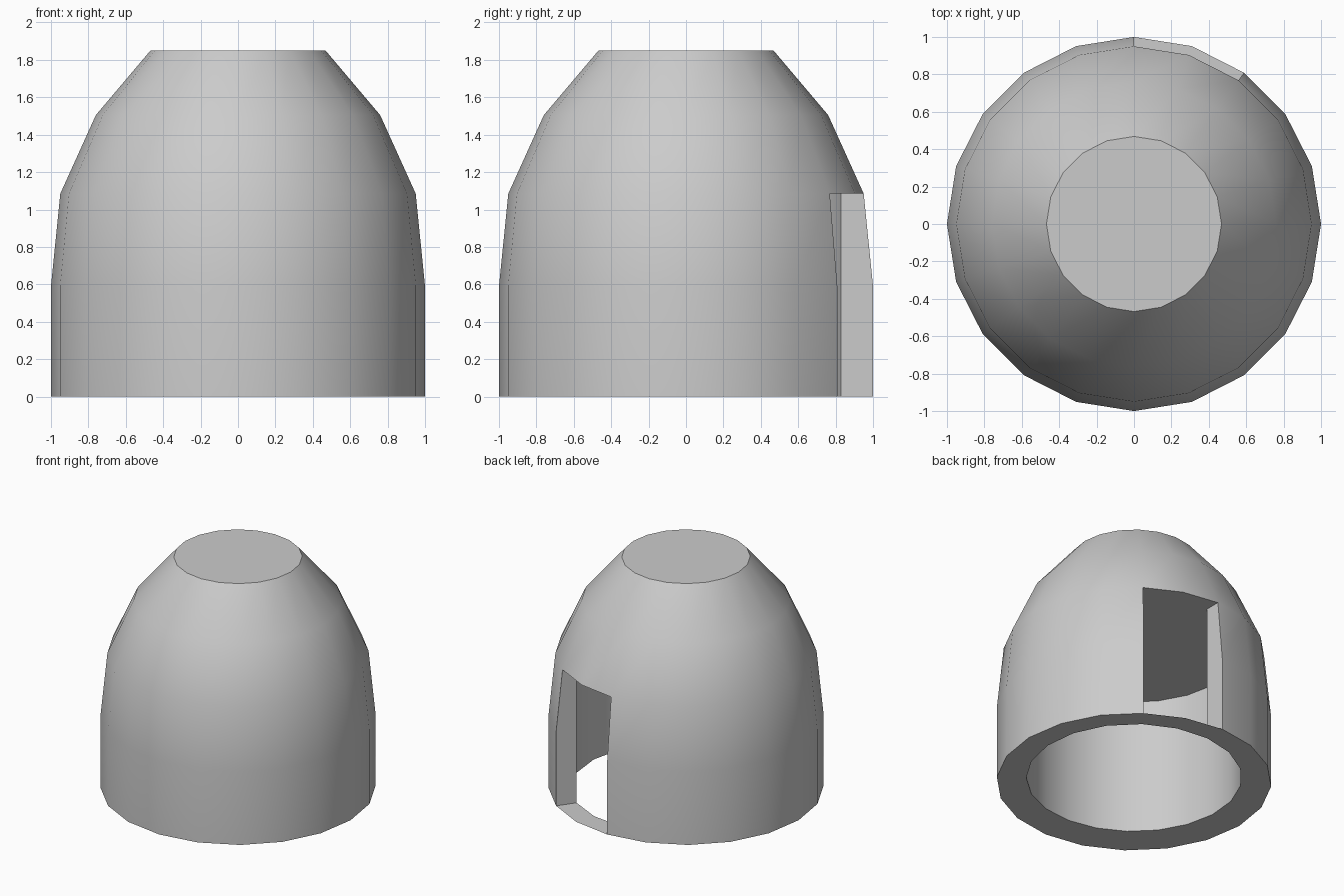
import bpy, bmesh
from math import sin, cos, radians

if "Cube" in bpy.data.objects:
    bpy.data.objects.remove(bpy.data.objects["Cube"])

N = 20                        # sides
DOOR = (3, 5)                 # door spans side edges at 54 and 90 degrees
PROFILE = [(1.0, 0.0), (1.0, 0.59), (0.95, 1.085), (0.76, 1.505), (0.468, 1.85)]
CEILING = 1.085

bm = bmesh.new()


def ring(radius, z):
    return [bm.verts.new((radius(a) * cos(radians(a)), radius(a) * sin(radians(a)), z))
            for a in (360 / N * k for k in range(N))]


def inner_radius(a):
    # hollow sits slightly off centre, toward the door
    return 0.782 + 0.06 * cos(radians(a - 50))


outer = [ring(lambda a, r=r: r, z) for r, z in PROFILE]
low, high = ring(inner_radius, 0.0), ring(inner_radius, CEILING)

for k in range(N):
    n = (k + 1) % N
    in_door = DOOR[0] <= k < DOOR[1]
    # outer shell
    for i, (a, b) in enumerate(zip(outer, outer[1:])):
        if not (in_door and i < 2):
            bm.faces.new((a[k], a[n], b[n], b[k])).smooth = True
    # underside rim, running on below the door
    bm.faces.new((outer[0][k], low[k], low[n], outer[0][n]))
    # hollow wall, or lintel above the door
    if in_door:
        bm.faces.new((outer[2][k], high[k], high[n], outer[2][n]))
    else:
        bm.faces.new((low[n], low[k], high[k], high[n])).smooth = True

# flat top and flat ceiling
bm.faces.new(outer[-1])
bm.faces.new(high[::-1])

# door jambs
for k, step in zip(DOOR, (1, -1)):
    jamb = [low[k], high[k], outer[2][k], outer[1][k], outer[0][k]]
    bm.faces.new(jamb[::step])

mesh = bpy.data.meshes.new("domed_shell")
bm.to_mesh(mesh)
bm.free()
shell = bpy.data.objects.new("domed_shell", mesh)
bpy.context.collection.objects.link(shell)
bpy.context.view_layer.objects.active = shell
shell.select_set(True)
bpy.ops.object.shade_smooth_by_angle(angle=radians(30))
